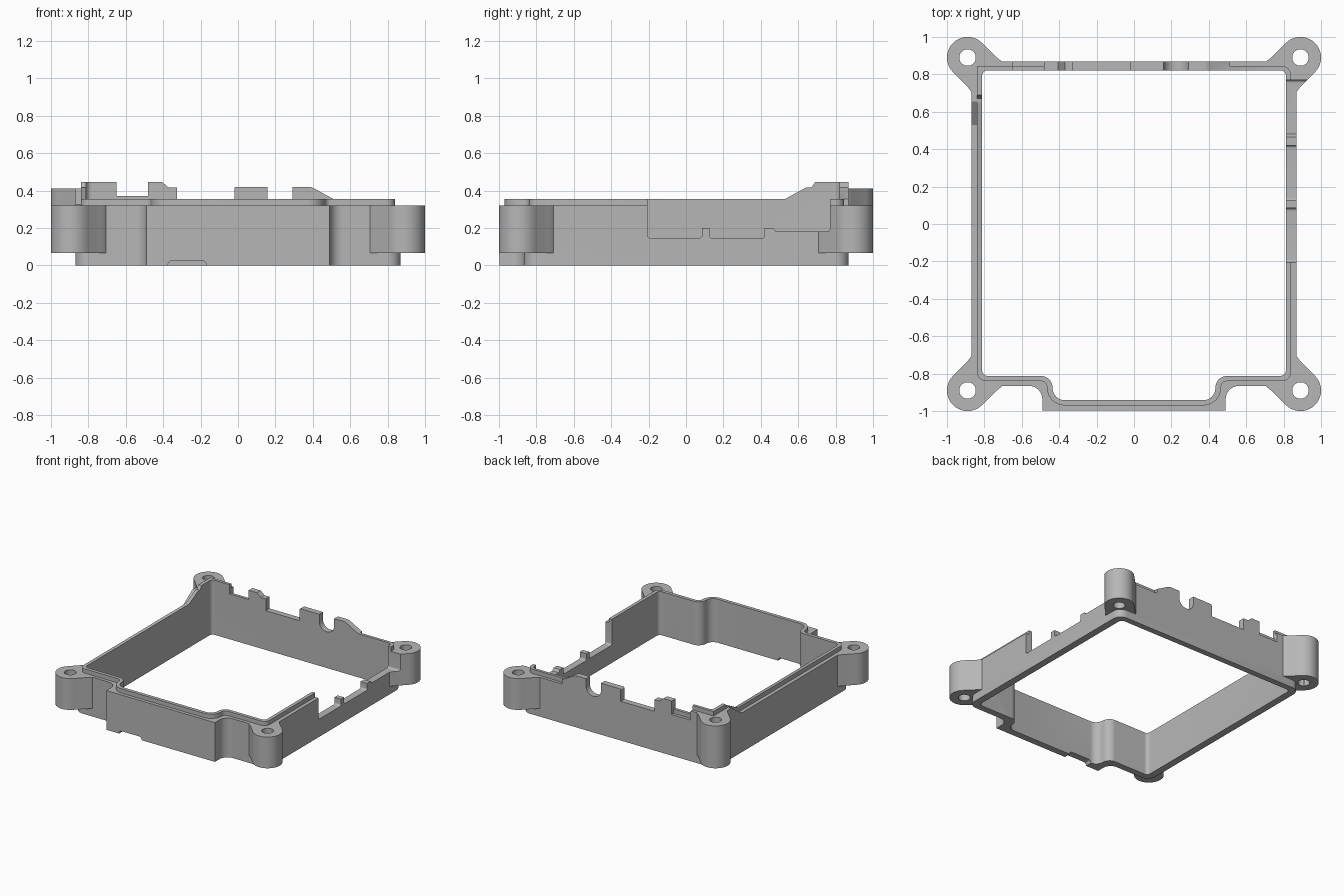
import bpy, bmesh, math
from mathutils import Vector

cube = bpy.data.objects.get("Cube")
if cube:
    bpy.data.objects.remove(cube, do_unlink=True)

grey = bpy.data.materials.new("plain_grey")
grey.use_nodes = True
grey.diffuse_color = (0.47, 0.47, 0.47, 1)
grey.node_tree.nodes["Principled BSDF"].inputs["Base Color"].default_value = (0.47, 0.47, 0.47, 1)


def prism(name, pts, lo, hi, axis="z"):
    """Extrude a 2D outline from lo to hi along an axis."""
    place = {"z": lambda u, v, w: (u, v, w),
             "y": lambda u, v, w: (u, w, v),
             "x": lambda u, v, w: (w, u, v)}[axis]
    bm = bmesh.new()
    low = [bm.verts.new(place(u, v, lo)) for u, v in pts]
    high = [bm.verts.new(place(u, v, hi)) for u, v in pts]
    bm.faces.new(low)
    bm.faces.new(high)
    n = len(pts)
    for i in range(n):
        j = (i + 1) % n
        bm.faces.new((low[i], low[j], high[j], high[i]))
    bmesh.ops.recalc_face_normals(bm, faces=bm.faces)
    mesh = bpy.data.meshes.new(name)
    bm.to_mesh(mesh)
    bm.free()
    mesh.materials.append(grey)
    obj = bpy.data.objects.new(name, mesh)
    bpy.context.collection.objects.link(obj)
    return obj


def rounded(corners, steps=8):
    """Replace each (x, y, radius) corner with an arc."""
    out = []
    for i, (x, y, r) in enumerate(corners):
        p = Vector((x, y))
        if r == 0:
            out.append((x, y))
            continue
        a = (Vector(corners[i - 1][:2]) - p).normalized()
        b = (Vector(corners[(i + 1) % len(corners)][:2]) - p).normalized()
        half = a.angle(b) / 2
        centre = p + (a + b).normalized() * (r / math.sin(half))
        start = p + a * (r / math.tan(half)) - centre
        end = p + b * (r / math.tan(half)) - centre
        turn = math.atan2(start.x * end.y - start.y * end.x, start.dot(end))
        for k in range(steps + 1):
            t = turn * k / steps
            c, s = math.cos(t), math.sin(t)
            out.append((centre.x + start.x * c - start.y * s,
                        centre.y + start.x * s + start.y * c))
    return out


def mirrored(half):
    return rounded(half + [(-x, y, r) for x, y, r in reversed(half)])


def circle(cx, cy, r, n=40):
    return [(cx + r * math.cos(math.tau * k / n), cy + r * math.sin(math.tau * k / n))
            for k in range(n)]


def box(u0, u1, v0, v1):
    return [(u0, v0), (u1, v0), (u1, v1), (u0, v1)]


def combine(target, tool, op="UNION"):
    mod = target.modifiers.new("combine", "BOOLEAN")
    mod.operation, mod.solver, mod.object = op, "EXACT", tool
    bpy.context.view_layer.objects.active = target
    bpy.ops.object.modifier_apply(modifier=mod.name)
    bpy.data.objects.remove(tool, do_unlink=True)


# Main wall and its raised inner lip, with the bulge at the front
outer = mirrored([(.87, .87, .07), (.87, -.866, .07), (.49, -.866, .07), (.49, -.997, 0)])
lip = mirrored([(.84, .845, .05), (.84, -.84, .05), (.465, -.84, .034), (.465, -.97, .094)])
inner = mirrored([(.812, .822, .03), (.812, -.812, .03), (.435, -.812, .064), (.435, -.942, .064)])
frame = prism("frame", outer, 0, .32)
combine(frame, prism("lip", lip, .1, .355))

# Screw posts with flared webs
WEB = [(.968, .812), (.89, .734), (.872, .71), (.84, .69),
       (.69, .84), (.71, .872), (.734, .89), (.812, .968)]
for sx in (-1, 1):
    for sy in (-1, 1):
        top = .41 if (sx, sy) == (-1, 1) else .32
        combine(frame, prism("web", [(sx * x, sy * y) for x, y in WEB], .065, top))
        combine(frame, prism("post", circle(sx * .89, sy * .89, .11), .065, top))

# Back wall: lower the lip in the middle, then add the raised tabs
combine(frame, prism("lip_gap", box(-.48, .5, .32, .6), .78, .9, "y"), "DIFFERENCE")
combine(frame, prism("back_corner_shelf", box(-.84, -.65, .2, .41), .78, .87, "y"))
combine(frame, prism("back_corner_lip", box(-.84, -.65, .2, .445), .78, .845, "y"))
combine(frame, prism("back_saddle", box(-.66, -.47, .2, .335), .78, .87, "y"))
combine(frame, prism("back_saddle_lip", box(-.66, -.47, .2, .37), .78, .845, "y"))
combine(frame, prism("small_tab", [(-.48, .2), (-.325, .2), (-.325, .415), (-.37, .415),
                                   (-.405, .445), (-.48, .445)], .78, .87, "y"))
combine(frame, prism("wide_tab", rounded([(-.02, .2, 0), (.51, .2, 0), (.51, .355, 0),
                                          (.39, .42, .05), (-.02, .42, .01)]), .78, .87, "y"))
slot = rounded([(.158, .295, .064), (.292, .295, .064), (.292, .6, 0), (.158, .6, 0)])
combine(frame, prism("round_slot", slot, .7, 1, "y"), "DIFFERENCE")

# Side ramp up to the tall corner
combine(frame, prism("ramp_shelf", [(.53, .2), (.845, .2), (.845, .41), (.655, .41),
                                    (.53, .325)], -.87, -.78, "x"))
combine(frame, prism("ramp_lip", [(.53, .2), (.845, .2), (.845, .445), (.69, .445),
                                  (.67, .415), (.64, .415), (.53, .355)], -.84, -.78, "x"))

# Central opening and screw holes
combine(frame, prism("opening", inner, -.1, 1), "DIFFERENCE")
for sx in (-1, 1):
    for sy in (-1, 1):
        combine(frame, prism("hole", circle(sx * .89, sy * .89, .044), -.1, 1), "DIFFERENCE")

# Long stepped cutout in one side wall, leaving two small tabs
cutout = rounded([(-.205, .6, 0), (-.205, .145, .015), (.085, .145, .015), (.085, .2, 0),
                  (.125, .2, 0), (.125, .145, .015), (.42, .145, .015), (.42, .2, 0),
                  (.465, .2, 0), (.48, .182, 0), (.77, .182, .015), (.77, .6, 0)])
combine(frame, prism("side_cutout", cutout, .7, 1.1, "x"), "DIFFERENCE")

# Shallow notch under the front bulge
notch = rounded([(-.375, -.05, 0), (-.375, .025, .024), (-.17, .025, .024), (-.17, -.05, 0)])
combine(frame, prism("front_notch", notch, -1.1, -.9, "y"), "DIFFERENCE")

bpy.ops.object.select_all(action="DESELECT")
frame.select_set(True)
bpy.context.view_layer.objects.active = frame
bpy.ops.object.shade_smooth_by_angle(angle=math.radians(30))
